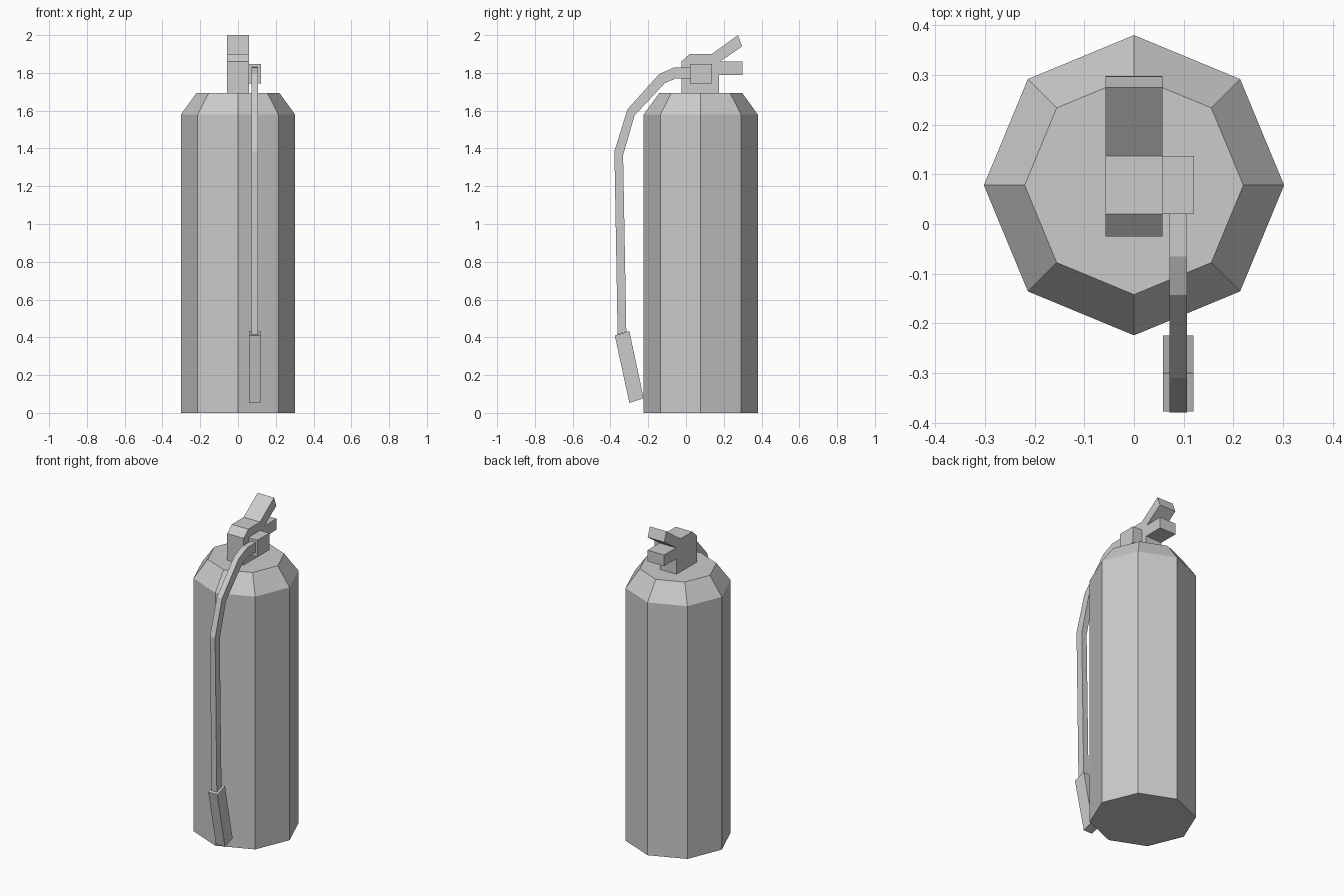
import bpy, bmesh, math

if "Cube" in bpy.data.objects:
    bpy.data.objects.remove(bpy.data.objects["Cube"])


def finish(name, bm):
    bmesh.ops.recalc_face_normals(bm, faces=bm.faces)
    mesh = bpy.data.meshes.new(name)
    bm.to_mesh(mesh)
    bm.free()
    obj = bpy.data.objects.new(name, mesh)
    bpy.context.collection.objects.link(obj)
    return obj


def extrude_side_profile(name, points, x0, x1):
    """Extrude a (y, z) outline from x0 to x1."""
    bm = bmesh.new()
    left = [bm.verts.new((x0, y, z)) for y, z in points]
    right = [bm.verts.new((x1, y, z)) for y, z in points]
    bm.faces.new(left)
    bm.faces.new(right[::-1])
    n = len(points)
    for i in range(n):
        j = (i + 1) % n
        bm.faces.new((left[i], right[i], right[j], left[j]))
    return finish(name, bm)


def stacked_rings(name, rings, sides, cy):
    """Closed solid through (radius, z) rings."""
    bm = bmesh.new()
    loops = []
    for r, z in rings:
        angles = [2 * math.pi * i / sides for i in range(sides)]
        loops.append([bm.verts.new((r * math.cos(a), cy + r * math.sin(a), z))
                      for a in angles])
    for low, high in zip(loops, loops[1:]):
        for i in range(sides):
            j = (i + 1) % sides
            bm.faces.new((low[i], low[j], high[j], high[i]))
    bm.faces.new(loops[0][::-1])
    bm.faces.new(loops[-1])
    return finish(name, bm)


# Octagonal tank with sloped shoulder
stacked_rings("tank", [(0.302, 0), (0.302, 1.58), (0.22, 1.693)], 8, 0.078)

# Valve block with squeeze lever and carrying grip
extrude_side_profile("valve_and_handles", [
    (-0.025, 1.693), (-0.025, 1.86), (0.02, 1.90), (0.137, 1.90),
    (0.275, 2.0), (0.297, 1.94), (0.18, 1.86), (0.298, 1.86),
    (0.298, 1.79), (0.175, 1.79), (0.175, 1.693)], -0.057, 0.057)

# Hose connector on the side of the valve
extrude_side_profile("hose_connector", [
    (0.02, 1.743), (0.137, 1.743), (0.137, 1.848), (0.02, 1.848)], 0.057, 0.121)

# Hose: outer edge down, inner edge back up
hose_outer = [(0.02, 1.83), (-0.065, 1.828), (-0.143, 1.793), (-0.31, 1.607),
              (-0.379, 1.385), (-0.362, 0.415)]
hose_inner = [(0.02, 1.77), (-0.055, 1.77), (-0.112, 1.746), (-0.272, 1.575),
              (-0.333, 1.365), (-0.316, 0.43)]
extrude_side_profile("hose", hose_outer + hose_inner[::-1], 0.071, 0.107)

# Nozzle at the end of the hose
extrude_side_profile("nozzle", [
    (-0.377, 0.41), (-0.30, 0.433), (-0.224, 0.077), (-0.30, 0.053)], 0.058, 0.12)
